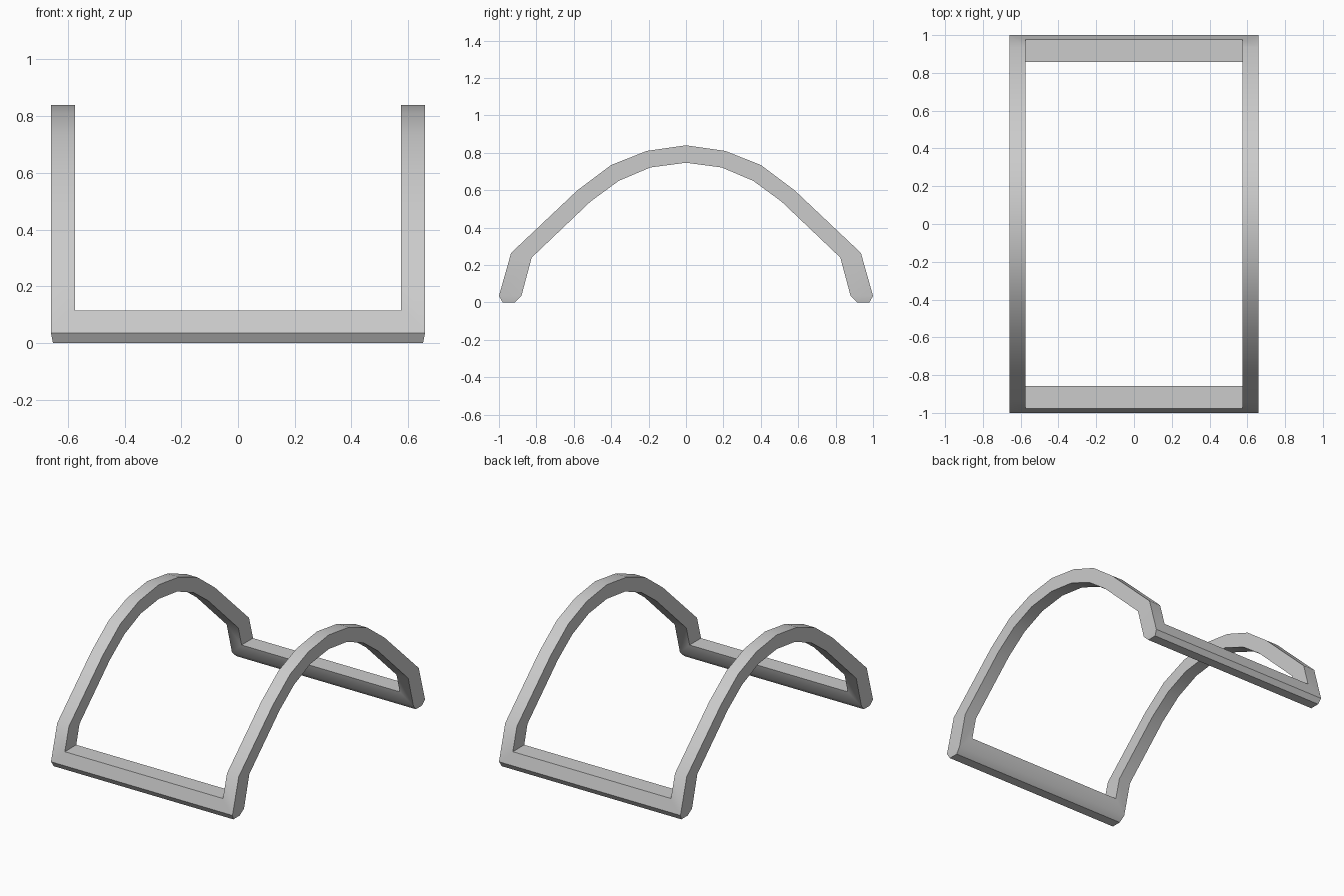
import bpy, bmesh

if "Cube" in bpy.data.objects:
    bpy.data.objects.remove(bpy.data.objects["Cube"])

W, HOLE, BAR_TOP = 0.66, 0.575, 0.115

# (outer y, outer z, inner y, inner z) from the foot to the crown
half = [
    (0.98, 0.0, 0.915, 0.0),
    (1.0, 0.035, 0.88, 0.035),
    (0.935, 0.265, 0.825, 0.24),
    (0.58, 0.60, 0.51, 0.54),
    (0.40, 0.735, 0.36, 0.65),
    (0.21, 0.81, 0.19, 0.722),
    (0.0, 0.84, 0.0, 0.747),
]
stations = [(-a, b, -c, d) for a, b, c, d in half] + half[-2::-1]

# Full-width arched sheet, feet slightly chamfered
bm = bmesh.new()
rings = []
for oy, oz, iy, iz in stations:
    w = W - 0.007 if oz == 0 else W
    rings.append([bm.verts.new(p) for p in
                  ((-w, oy, oz), (w, oy, oz), (w, iy, iz), (-w, iy, iz))])
for a, b in zip(rings, rings[1:]):
    for i in range(4):
        j = (i + 1) % 4
        bm.faces.new((a[i], a[j], b[j], b[i]))
bm.faces.new(rings[0])
bm.faces.new(rings[-1])
bmesh.ops.recalc_face_normals(bm, faces=bm.faces)
mesh = bpy.data.meshes.new("arched_frame")
bm.to_mesh(mesh)
bm.free()
frame = bpy.data.objects.new("arched_frame", mesh)
bpy.context.collection.objects.link(frame)

# Opening above the two foot bars
bpy.ops.mesh.primitive_cube_add(size=1, location=(0, 0, BAR_TOP + 0.5))
cutter = bpy.context.object
cutter.name = "opening_cutter"
cutter.scale = (2 * HOLE, 3, 1)
cutter.hide_render = True

cut = frame.modifiers.new("opening", "BOOLEAN")
cut.operation = "DIFFERENCE"
cut.solver = "EXACT"
cut.object = cutter

bpy.ops.object.select_all(action="DESELECT")
frame.select_set(True)
bpy.context.view_layer.objects.active = frame
bpy.ops.object.modifier_apply(modifier=cut.name)
bpy.data.objects.remove(cutter)

# Soft shading along the curve, crisp long edges
bpy.ops.object.shade_smooth_by_angle(angle=0.75)
